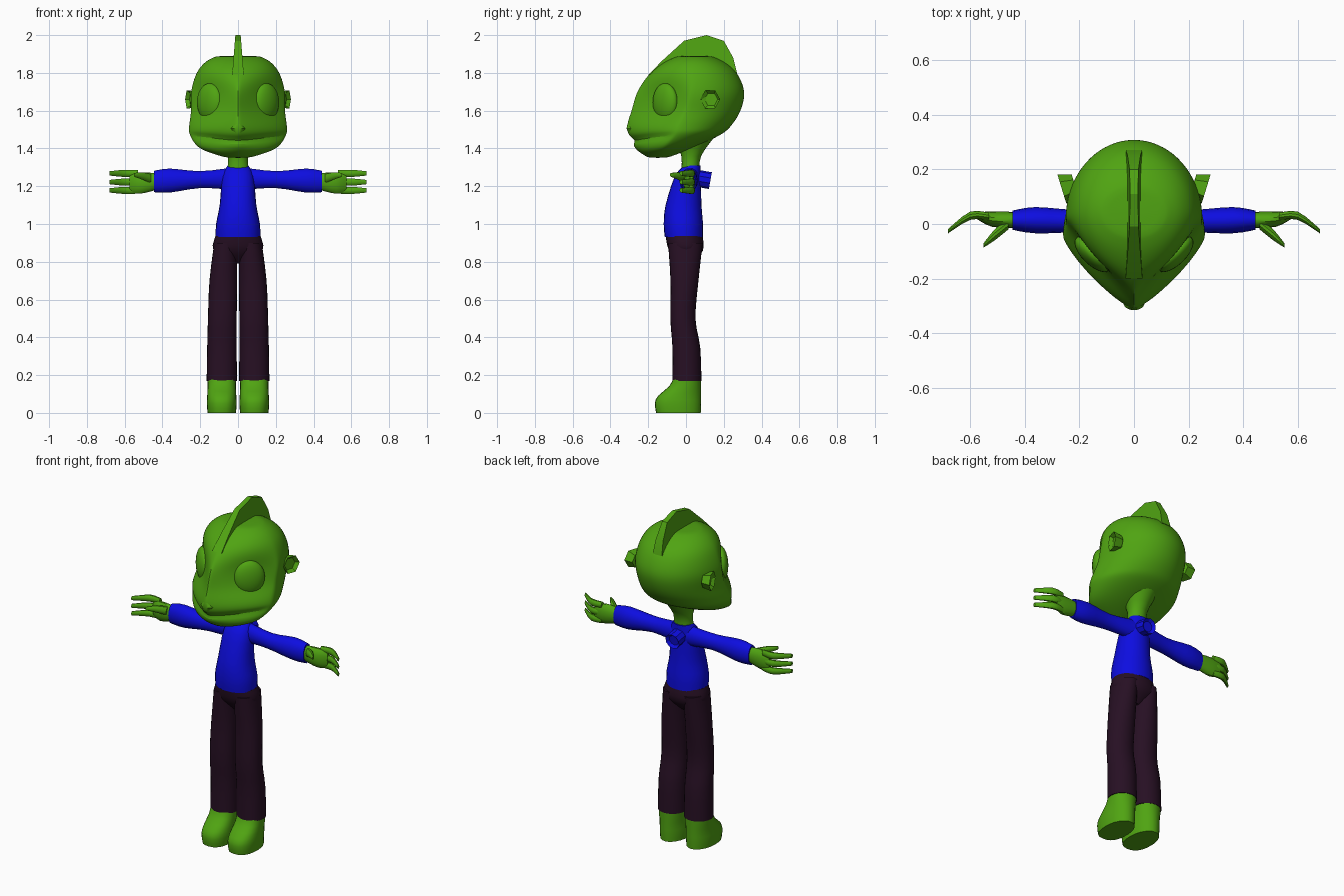
import bpy, bmesh
from math import cos, sin, tau, radians, copysign
from mathutils import Matrix, Vector

if "Cube" in bpy.data.objects:
    bpy.data.objects.remove(bpy.data.objects["Cube"])


def material(name, red, green, blue):
    mat = bpy.data.materials.new(name)
    mat.use_nodes = True
    mat.diffuse_color = (red, green, blue, 1)
    shader = mat.node_tree.nodes["Principled BSDF"]
    shader.inputs["Base Color"].default_value = (red, green, blue, 1)
    return mat


skin_green = material("skin green", .08, .37, .006)
shirt_blue = material("shirt blue", .004, .004, .75)
trouser_purple = material("trouser purple", .02, .005, .017)


def finish(name, bm, mat, mirror=False, subdivide=False, sharp=40):
    """Turn a bmesh into a shaded, coloured object."""
    bmesh.ops.recalc_face_normals(bm, faces=bm.faces)
    mesh = bpy.data.meshes.new(name)
    bm.to_mesh(mesh)
    bm.free()
    mesh.materials.append(mat)
    part = bpy.data.objects.new(name, mesh)
    bpy.context.collection.objects.link(part)
    bpy.ops.object.select_all(action='DESELECT')
    part.select_set(True)
    bpy.context.view_layer.objects.active = part
    bpy.ops.object.shade_smooth_by_angle(angle=radians(sharp))
    if mirror:
        modifier = part.modifiers.new("mirror", 'MIRROR')
        modifier.use_mirror_merge = False
    if subdivide:
        modifier = part.modifiers.new("subdivision", 'SUBSURF')
        modifier.levels = modifier.render_levels = 1
    return part


def loft(name, rings, mat, **options):
    """Skin a list of equal-length point rings and cap both ends."""
    bm = bmesh.new()
    rows = [[bm.verts.new(point) for point in ring] for ring in rings]
    for low, high in zip(rows, rows[1:]):
        for i in range(len(low)):
            bm.faces.new((low[i - 1], low[i], high[i], high[i - 1]))
    bm.faces.new(rows[0])
    bm.faces.new(rows[-1])
    return finish(name, bm, mat, **options)


def flow(keys, steps=3):
    """Smoothly fill in the stations between a few key stations."""
    padded = [keys[0], *keys, keys[-1]]
    stations = []
    for before, start, end, after in zip(padded, padded[1:], padded[2:], padded[3:]):
        for step in range(steps):
            t = step / steps
            stations.append([
                b + t / 2 * (c - a + t * (2 * a - 5 * b + 4 * c - d + t * (3 * (b - c) + d - a)))
                for a, b, c, d in zip(before, start, end, after)])
    return stations + [keys[-1]]


def power(value, exponent):
    return copysign(abs(value) ** exponent, value)


def level(z, width, front, back, centre=0, shape=2.2, count=24):
    """Flat outline with a round back; shape sets how full the front is."""
    middle, reach = (front + back) / 2, (back - front) / 2
    ring = []
    for i in range(count):
        c, s = cos(tau * i / count), sin(tau * i / count)
        bend = 2 / shape if s < 0 else 1
        ring.append(Vector((centre + width * power(c, bend), middle + reach * power(s, bend), z)))
    return ring


def upright(x, y, z, depth, height, count=14):
    """Oval outline facing along x."""
    angles = [tau * i / count for i in range(count)]
    return [Vector((x, y + depth * cos(a), z + height * sin(a))) for a in angles]


# Head: height, half width, front, back, fullness of the face
head_keys = [
    (1.35, .06, -.2, -.1, 2),
    (1.4, .2, -.26, .03, 1.5),
    (1.47, .255, -.29, .18, 1.3),
    (1.52, .26, -.315, .24, 1.25),
    (1.6, .25, -.29, .29, 1.1),
    (1.7, .25, -.26, .31, 1.1),
    (1.8, .22, -.19, .27, 1.6),
    (1.86, .17, -.11, .2, 1.9),
    (1.89, .11, -.04, .13, 2)]
head_rings = [level(z, width, front, back, shape=shape, count=36)
              for z, width, front, back, shape in flow(head_keys)]
mouth_row = 6
for row, ring in enumerate(head_rings):
    for point in ring:
        facing = min(1, max(0, -point.y / .28))
        # The mouth is a creased row that dips into a smile
        point.z -= .03 * facing ** 2 * max(0, 1 - abs(point.z - 1.46) / .1)
        if row == mouth_row and facing > .3:
            point.x *= .97
            point.y *= .92
loft("head", head_rings, skin_green, subdivide=True, sharp=50)

# Nose
loft("nose", [level(1.48, .025, -.305, -.25), level(1.505, .04, -.315, -.25),
              level(1.53, .02, -.31, -.25)], skin_green)

# Eyes: flattened balls turned towards the cheeks
bm = bmesh.new()
bmesh.ops.create_uvsphere(bm, u_segments=24, v_segments=14, radius=.1)
bmesh.ops.scale(bm, vec=(.86, .4, 1), verts=bm.verts)
bm.transform(Matrix.Translation((.15, -.11, 1.645)) @ Matrix.Rotation(radians(44), 4, 'Z'))
finish("eyes", bm, skin_green, mirror=True)


def cup(name, mat, sides, base, rim, length, placement, **options):
    """Short tube with a hollowed outer end."""
    bm = bmesh.new()
    bmesh.ops.create_cone(bm, cap_ends=True, segments=sides, radius1=base, radius2=rim, depth=length)
    end = max(bm.faces, key=lambda face: face.calc_center_median().z)
    bmesh.ops.inset_region(bm, faces=[end], thickness=rim / 3)
    bmesh.ops.translate(bm, verts=end.verts, vec=(0, 0, -rim / 3))
    bm.transform(placement)
    finish(name, bm, mat, sharp=25, **options)


# Ears flare backwards; a round stub sits between the shoulder blades
cup("ears", skin_green, 6, .04, .055, .05,
    Matrix.Translation((.24, .135, 1.66)) @ Matrix.Rotation(radians(-17), 4, 'Z')
    @ Matrix.Rotation(radians(90), 4, 'Y'), mirror=True)
cup("back_stub", shirt_blue, 10, .045, .045, .12,
    Matrix.Translation((0, .07, 1.24)) @ Matrix.Rotation(radians(-100), 4, 'X'))

# Crest: a side profile, thinner towards the top
crest = [(-.2, 1.79), (-.12, 1.87), (-.01, 1.97), (.11, 2), (.2, 1.97), (.25, 1.88), (.27, 1.8)]
bm = bmesh.new()
left, right = [[bm.verts.new((side * (.03 - .08 * (z - 1.8)), y, z)) for y, z in crest]
               for side in (1, -1)]
bm.faces.new(left)
bm.faces.new(right)
for i in range(len(crest)):
    bm.faces.new((left[i - 1], left[i], right[i], right[i - 1]))
finish("crest", bm, skin_green, sharp=25)

# Neck: height, half width, front, back
neck = [(1.27, .06, -.025, .07), (1.36, .053, -.025, .08), (1.46, .09, -.06, .15)]
loft("neck", [level(*key) for key in flow(neck)], skin_green)

# Shirt
shirt = [(.93, .118, -.112, .09), (1, .116, -.118, .09), (1.1, .097, -.108, .082),
         (1.25, .083, -.06, .078), (1.31, .055, -.01, .078)]
loft("shirt", [level(*key) for key in flow(shirt)], shirt_blue)

# Sleeves: outwards, y, height, half depth, half height
sleeve = [(.03, .03, 1.24, .04, .06), (.2, .012, 1.235, .04, .046),
          (.36, .014, 1.23, .048, .065), (.445, .014, 1.225, .035, .058)]
loft("sleeves", [upright(*key) for key in flow(sleeve)], shirt_blue, mirror=True)

# Hands: palm, three stacked fingers and a thumb
palm = [(.43, .014, 1.225, .03, .045), (.52, .018, 1.217, .028, .058), (.575, .03, 1.217, .012, .045)]
loft("palms", [upright(*key) for key in flow(palm)], skin_green, mirror=True)
for name, z in (("upper", 1.268), ("middle", 1.222), ("lower", 1.178)):
    finger = [(.53, .028, z, .013, .018), (.6, .03, z, .015, .02), (.68, -.026, z, .008, .012)]
    loft(name + "_fingers", [upright(*key, count=10) for key in flow(finger)], skin_green, mirror=True)
thumb = [(.46, 0, 1.24, .02, .025), (.51, -.04, 1.255, .02, .02), (.55, -.078, 1.26, .008, .01)]
loft("thumbs", [upright(*key, count=10) for key in flow(thumb)], skin_green, mirror=True)

# Trousers: hips, then legs with their own centre line
hips = [(.79, .03, -.03, .03), (.86, .13, -.09, .09), (.937, .119, -.108, .088)]
loft("trouser_hips", [level(*key) for key in flow(hips)], trouser_purple)
legs = [(.17, .08, -.072, .082, .086), (.35, .078, -.072, .075, .085), (.5, .076, -.083, .05, .083),
        (.7, .073, -.082, .066, .078), (.9, .06, -.095, .088, .066)]
loft("trouser_legs", [level(*key) for key in flow(legs)], trouser_purple, mirror=True)

# Feet: flat soles with a rounded toe
feet = [(0, .075, -.158, .078), (.05, .079, -.165, .08), (.09, .077, -.148, .08),
        (.14, .075, -.09, .08), (.18, .076, -.068, .08)]
loft("feet", [level(*key, centre=.086, shape=2.5) for key in flow(feet, 2)], skin_green, mirror=True)
